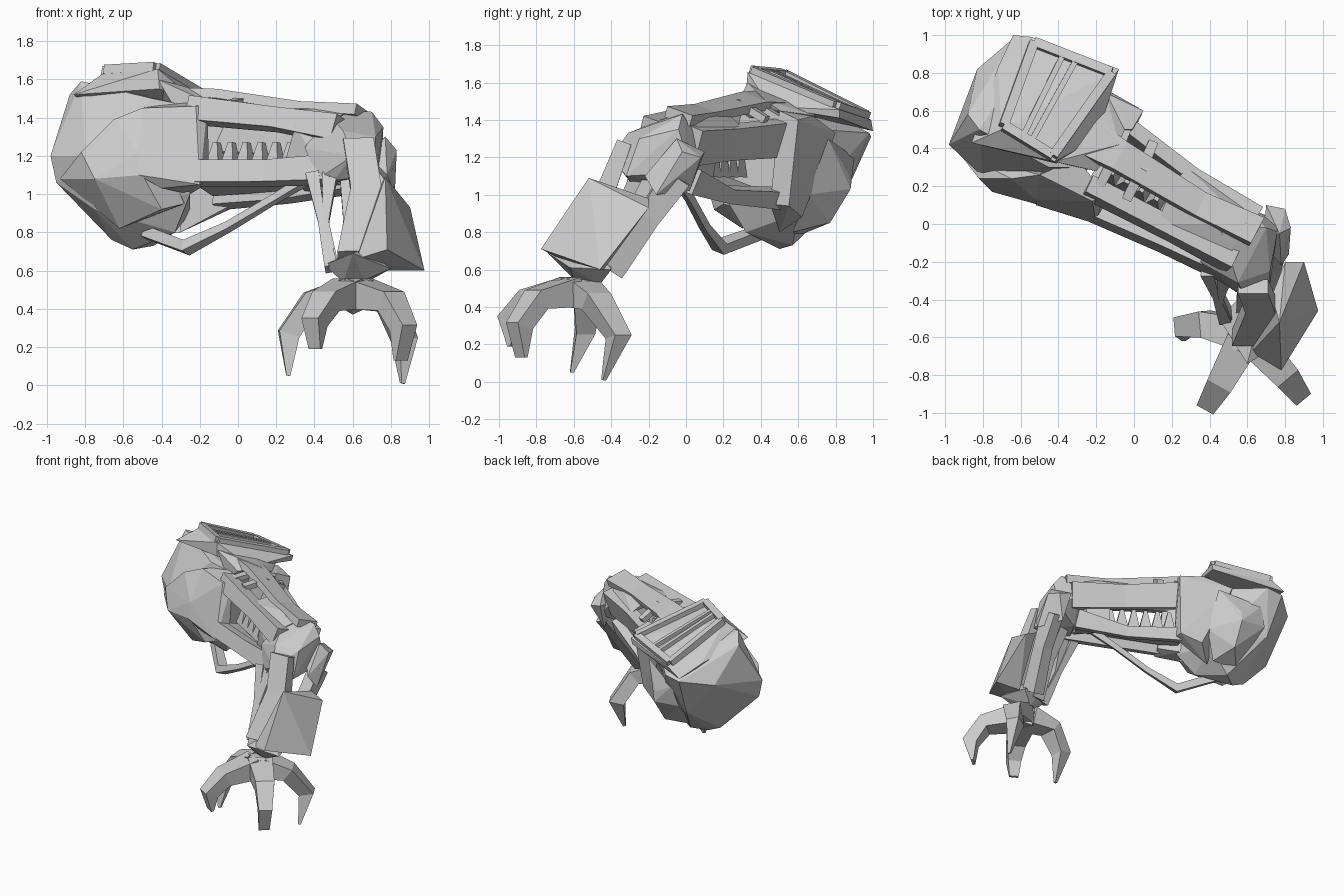
import bpy, bmesh
from mathutils import Vector as V

ROLL_UP = V((0.16, 0.27, 0.95))   # the upper arm leans a little to the back


def finish(name, bm):
    bmesh.ops.recalc_face_normals(bm, faces=bm.faces)
    me = bpy.data.meshes.new(name)
    bm.to_mesh(me)
    bm.free()
    ob = bpy.data.objects.new(name, me)
    bpy.context.collection.objects.link(ob)
    return ob


def hull(name, pts):
    """Faceted block wrapped round a few corner points."""
    bm = bmesh.new()
    for p in pts:
        bm.verts.new(p)
    res = bmesh.ops.convex_hull(bm, input=bm.verts)
    junk = {v for v in res["geom_interior"] + res["geom_unused"] if isinstance(v, bmesh.types.BMVert)}
    bmesh.ops.delete(bm, geom=list(junk), context='VERTS')
    return finish(name, bm)


def beam(name, path, up=ROLL_UP):
    """Rectangular bar along (x, y, z, width, height) stations."""
    pts = [V(p[:3]) for p in path]
    side = (pts[-1] - pts[0]).cross(V(up)).normalized()
    bm = bmesh.new()
    rings = []
    for i, p in enumerate(path):
        t = (pts[min(i + 1, len(pts) - 1)] - pts[max(i - 1, 0)]).normalized()
        n = side.cross(t).normalized()
        rings.append([bm.verts.new(pts[i] + side * p[3] * a / 2 + n * p[4] * b / 2)
                      for a, b in ((-1, -1), (1, -1), (1, 1), (-1, 1))])
    for r, s in zip(rings, rings[1:]):
        for k in range(4):
            bm.faces.new((r[k], r[(k + 1) % 4], s[(k + 1) % 4], s[k]))
    bm.faces.new(rings[0])
    bm.faces.new(rings[-1])
    return finish(name, bm)


# --- shoulder: faceted body, side plates and domes ---
hull("shoulder_body", [
    (-.98, .42, 1.2), (-.95, .42, 1.06), (-.83, .45, 1.42), (-.88, .58, 1.52), (-.82, .5, 1.59),
    (-.83, .82, 1.27), (-.63, .99, 1.31), (-.5, .98, 1.33), (-.6, .85, 1.0), (-.66, .5, .76),
    (-.55, .5, .71), (-.44, .57, .73), (-.33, .32, .8), (-.75, .33, .92), (-.45, .3, 1.5),
    (-.25, .7, 1.35), (-.25, .6, .9), (-.25, .2, 1.0), (-.25, .3, 1.46), (-.8, .25, 1.2)])
hull("front_dome", [
    (-.75, .17, 1.08), (-.5, .1, 1.1), (-.52, .13, 1.22), (-.65, .24, 1.39), (-.82, .24, 1.22),
    (-.93, .38, 1.08), (-.4, .15, .92), (-.62, .3, .82), (-.5, .26, 1.45), (-.4, .4, .9), (-.28, .2, .95)])
hull("front_side_plate", [
    (-.52, .1, 1.1), (-.2, .0, 1.05), (-.15, .1, 1.06), (-.16, .16, 1.47), (-.22, .12, 1.46),
    (-.52, .13, 1.22), (-.5, .26, 1.45), (-.4, .1, 1.03), (-.3, .35, 1.48), (-.25, .25, 1.0)])
hull("rear_side_plate", [
    (.05, .6, 1.4), (-.01, .5, 1.45), (.0, .55, .94), (-.02, .45, .95), (-.12, .68, 1.42),
    (-.3, .8, 1.33), (-.15, .62, .88), (-.3, .5, .8), (-.3, .5, 1.4)])
hull("rear_dome", [
    (-.22, .75, 1.17), (-.33, .87, 1.11), (-.33, .88, 1.03), (-.35, .77, .85), (-.3, .57, .8),
    (-.18, .65, 1.0), (-.5, .9, 1.2), (-.5, .6, .78), (-.55, .88, 1.05), (-.2, .76, 1.3)])
hull("shoulder_neck", [(-.42, .33, 1.6), (-.22, .55, 1.5), (-.2, .28, 1.5), (-.08, .42, 1.51),
                       (-.05, .5, 1.45), (-.3, .3, 1.4), (-.15, .7, 1.42), (-.4, .6, 1.4)])

# --- tilted cap on top of the shoulder, with a rim and two rails ---
hull("shoulder_cap", [
    (-.42, .33, 1.655), (-.08, .82, 1.455), (-.54, .99, 1.4), (-.7, .5, 1.635), (-.41, .32, 1.55),
    (-.09, .82, 1.41), (-.64, 1.0, 1.34), (-.86, .43, 1.52), (-.72, .83, 1.42), (-.2, .45, 1.47)])
rim = [(-.43, .36, 1.66), (-.12, .8, 1.475), (-.53, .96, 1.425), (-.69, .52, 1.645)]
for i in range(4):
    beam("cap_rim", [(*rim[i], .05, .05), (*rim[(i + 1) % 4], .05, .05)])
for f in (.45, .62):
    a = V(rim[0]).lerp(V(rim[3]), f)
    b = V(rim[1]).lerp(V(rim[2]), f)
    beam("cap_rail", [(*a, .03, .04), (*b, .03, .04)])

# --- upper arm: four long beams round an open middle ---
beam("arm_front_upper", [(-.25, .2, 1.44, .1, .13), (.2, -.03, 1.39, .1, .11), (.52, -.2, 1.34, .1, .14)])
beam("arm_front_lower", [(-.3, .1, 1.11, .08, .12), (.15, -.09, 1.11, .09, .12), (.5, -.25, 1.13, .1, .14)])
beam("arm_rear_upper", [(-.15, .58, 1.31, .08, .2), (.3, .24, 1.28, .08, .18), (.64, .03, 1.26, .09, .2)])
beam("arm_rear_lower", [(-.1, .5, .98, .1, .1), (.25, .22, 1.0, .08, .08), (.58, .02, 1.08, .1, .14)])
beam("arm_top_ridge", [(-.28, .48, 1.5, .22, .05), (-.08, .36, 1.5, .17, .05), (.35, .1, 1.44, .14, .05),
                       (.65, -.04, 1.42, .16, .06)])
hull("arm_top_skin", [(.12, .0, 1.44), (.2, .2, 1.46), (.28, .3, 1.36), (.52, -.14, 1.4),
                      (.6, .0, 1.45), (.62, .08, 1.33), (.4, .1, 1.34)])
beam("arm_floor", [(-.2, .3, 1.05, .3, .03), (.5, -.08, 1.09, .2, .04)])
hull("arm_window_end", [(.24, -.1, 1.15), (.3, -.15, 1.36), (.45, -.22, 1.1), (.45, -.15, 1.38),
                        (.38, .18, 1.3), (.36, .13, 1.0), (.55, .08, 1.3), (.5, .05, 1.05)])
for i in range(6):                     # row of teeth
    c = V((-.12, .26, 1.1)).lerp(V((.27, .03, 1.1)), i / 5)
    beam("inner_tooth", [(*c, .1, .1), (c.x + .01, c.y + .02, c.z + .17, .025, .04)], (.5, .85, 0))
for x in (-.12, .02):                  # diagonal ribs between top beams
    y = .3 - .55 * x
    beam("top_rib", [(x - .06, y - .16, 1.47, .05, .04), (x + .02, y, 1.49, .06, .04),
                     (x + .08, y + .14, 1.4, .05, .04)])

# --- slack tube below the arm ---
beam("lower_tube", [(-.48, .4, .8, .06, .06), (-.27, .18, .72, .08, .06), (-.05, .1, .83, .05, .04),
                    (.2, .02, .98, .04, .04), (.38, -.05, 1.09, .05, .05)])

# --- elbow ---
hull("elbow", [
    (.35, -.2, 1.24), (.42, -.28, 1.08), (.55, -.31, 1.33), (.6, -.4, 1.2), (.7, -.02, 1.43),
    (.76, -.04, 1.35), (.72, -.25, 1.3), (.45, .0, 1.45), (.6, .08, 1.28), (.55, -.05, 1.06),
    (.72, -.32, 1.1), (.75, .03, 1.12), (.5, -.3, 1.07)])
hull("elbow_rear_cap", [(.77, -.05, 1.3), (.83, -.02, 1.23), (.82, -.16, 1.0), (.8, .08, 1.2),
                        (.7, .1, 1.23), (.72, .02, 1.02), (.78, -.22, 1.1), (.68, -.1, 1.2)])

# --- forearm: struts, piston and outer plate ---
DOWN = (0, -1, 0)
beam("forearm_front", [(.63, -.33, 1.28, .16, .08), (.67, -.43, 1.02, .16, .1), (.64, -.6, .68, .24, .1)], DOWN)
beam("forearm_inner", [(.39, -.24, 1.1, .07, .08), (.44, -.37, .85, .04, .06), (.49, -.5, .61, .07, .08)], DOWN)
beam("forearm_inner_piston", [(.48, -.26, 1.1, .08, .08), (.46, -.38, .85, .03, .05), (.5, -.49, .62, .05, .07)], DOWN)
beam("forearm_rear", [(.76, -.05, 1.1, .09, .16), (.73, -.2, .88, .09, .12), (.66, -.4, .6, .1, .14)], DOWN)
beam("forearm_piston", [(.57, -.16, 1.12, .08, .1), (.58, -.31, .87, .06, .06), (.59, -.46, .6, .1, .1)], DOWN)
hull("forearm_plate", [
    (.9, -.2, .93), (.975, -.46, .6), (.78, -.775, .71), (.77, -.52, 1.09), (.73, -.38, 1.02),
    (.8, -.2, .98), (.62, -.68, .66), (.76, -.44, .6)])

# --- wrist and palm ---
hull("wrist", [(.45, -.5, .63), (.6, -.74, .69), (.8, -.62, .61), (.74, -.4, .6), (.55, -.4, .68),
               (.55, -.55, .54), (.66, -.6, .55), (.64, -.46, .52), (.66, -.5, .72)])
hull("palm", [(.53, -.62, .56), (.66, -.65, .55), (.68, -.52, .54), (.56, -.5, .54),
              (.5, -.58, .43), (.6, -.72, .43), (.73, -.58, .43), (.6, -.48, .37)])

# --- four hooked claws: knuckle, bend, tip, tip width ---
claws = [((.38, -.53, .44), (.265, -.54, .27), (.263, -.61, .05), .02),
         ((.46, -.84, .44), (.4, -.94, .33), (.405, -.93, .19), .07),
         ((.8, -.8, .44), (.865, -.89, .3), (.85, -.88, .13), .08),
         ((.79, -.48, .43), (.87, -.36, .24), (.86, -.44, .01), .02)]
for knuckle, bend, tip, w in claws:
    root = V((.6, -.58, .48))
    out = V((tip[0] - root.x, tip[1] - root.y, 0))
    beam("claw", [(*(root + out * .1), .18, .16), (*knuckle, .14, .11), (*bend, .1, .11), (*tip, w, .02)], (0, 0, 1))
